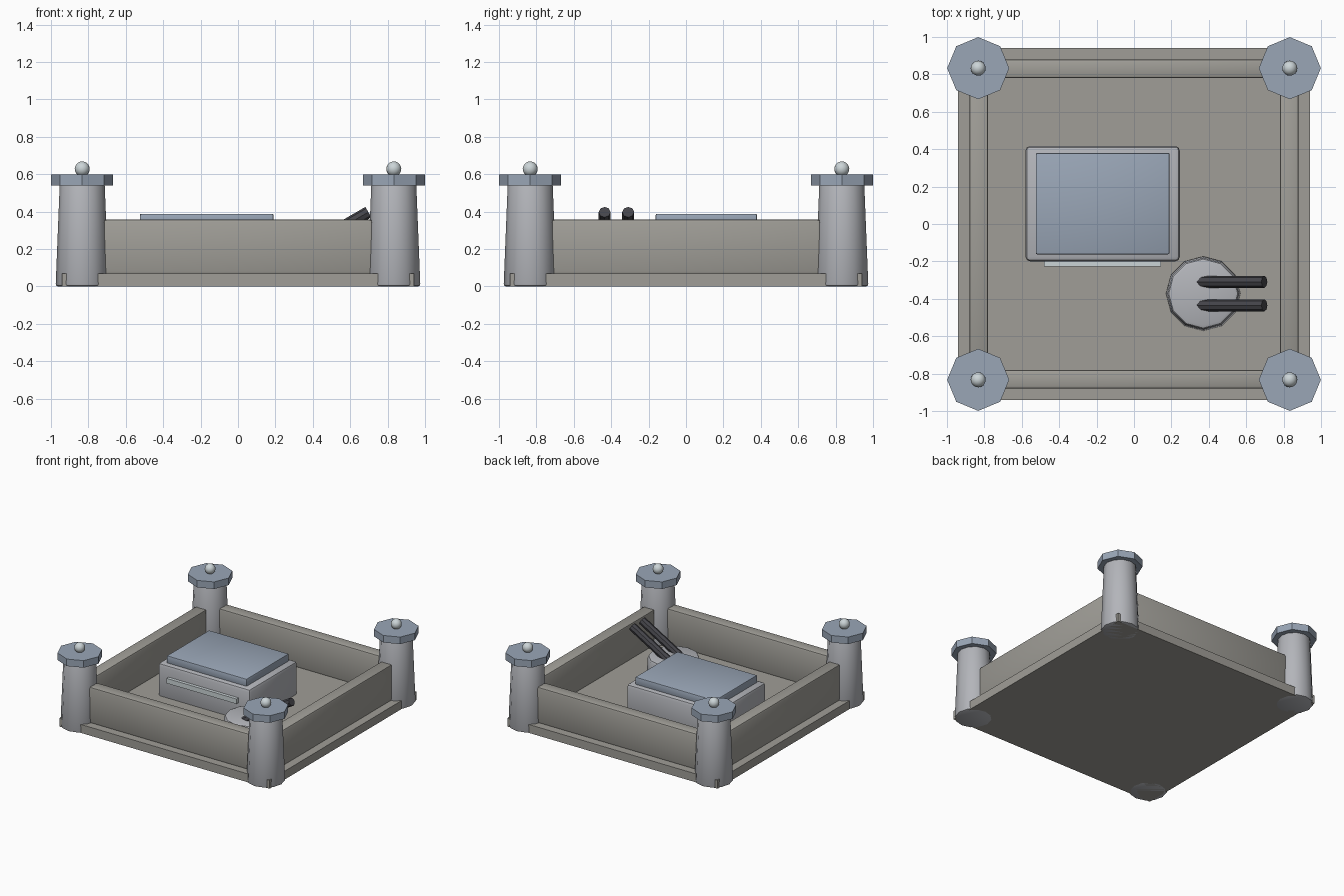
import bpy
from math import radians, cos, sin
from mathutils import Vector

if "Cube" in bpy.data.objects:
    bpy.data.objects.remove(bpy.data.objects["Cube"])


def material(name, rgb):
    m = bpy.data.materials.new(name)
    m.diffuse_color = (*rgb, 1)
    m.use_nodes = True
    m.node_tree.nodes["Principled BSDF"].inputs["Base Color"].default_value = m.diffuse_color
    return m


STONE = material("stone", (0.35, 0.34, 0.31))
METAL = material("metal", (0.45, 0.46, 0.49))
BLUE = material("blue_grey", (0.32, 0.38, 0.47))
DARK = material("dark", (0.06, 0.06, 0.07))
PALE = material("pale", (0.60, 0.66, 0.68))


def finish(name, mat, bevel=0.0, smooth=True):
    ob = bpy.context.object
    ob.name = name
    ob.data.materials.append(mat)
    if bevel:
        mod = ob.modifiers.new("bevel", "BEVEL")
        mod.width, mod.segments, mod.limit_method = bevel, 2, "ANGLE"
        mod.angle_limit = radians(40)
        bpy.ops.object.modifier_apply(modifier="bevel")
    if smooth:
        bpy.ops.object.shade_smooth_by_angle(angle=radians(35))
    return ob


def box(name, x, y, z, mat, bevel=0.0):
    """Box from (min, max) ranges on each axis."""
    r = (x, y, z)
    bpy.ops.mesh.primitive_cube_add(size=1, location=[(a + b) / 2 for a, b in r])
    bpy.context.object.scale = [b - a for a, b in r]
    bpy.ops.object.transform_apply(location=False, rotation=False, scale=True)
    return finish(name, mat, bevel)


def drum(name, x, y, z, r1, r2, sides, mat, bevel=0.0, smooth=True):
    bpy.ops.mesh.primitive_cone_add(vertices=sides, radius1=r1, radius2=r2,
                                    depth=z[1] - z[0], location=(x, y, sum(z) / 2))
    return finish(name, mat, bevel, smooth)


# Floor plate
box("floor_plate", (-0.94, 0.94), (-0.94, 0.94), (0, 0.068), STONE)

# Perimeter walls
L, IN, OUT = 0.718, 0.78, 0.88
for s, fb, lr in ((-1, "front", "left"), (1, "back", "right")):
    span = sorted((s * IN, s * OUT))
    box(fb + "_wall", (-L, L), span, (0.065, 0.358), STONE, 0.015)
    box(lr + "_wall", span, (-L, L), (0.065, 0.358), STONE, 0.015)

# Corner towers with octagonal caps and ball finials
for sx in (-1, 1):
    for sy in (-1, 1):
        x, y = sx * 0.833, sy * 0.833
        tag = ("front" if sy < 0 else "back") + ("_left" if sx < 0 else "_right")
        drum(tag + "_tower", x, y, (0, 0.55), 0.142, 0.12, 12, METAL, 0.012)
        drum(tag + "_tower_cap", x, y, (0.54, 0.597), 0.166, 0.166, 8, BLUE, smooth=False)
        bpy.ops.mesh.primitive_uv_sphere_add(segments=16, ring_count=10, radius=0.04,
                                             location=(x, y, 0.628))
        finish(tag + "_finial", PALE)

# Central building with roof slab and window strip
box("building", (-0.58, 0.245), (-0.2, 0.417), (0.04, 0.33), METAL, 0.025)
box("roof_slab", (-0.525, 0.19), (-0.162, 0.38), (0.32, 0.388), BLUE, 0.008)
box("window_strip", (-0.48, 0.145), (-0.226, -0.19), (0.2, 0.24), PALE)

# Gun turret with twin raised barrels
drum("turret_base", 0.37, -0.372, (0.05, 0.225), 0.2, 0.19, 12, METAL, 0.02)
axis = Vector((cos(radians(30)), 0, sin(radians(30))))
LENGTH = 0.45
for i, side in enumerate(("front", "back")):
    tip = Vector((0.697, -0.372 + (i - 0.5) * 0.126, 0.397))
    bpy.ops.mesh.primitive_cylinder_add(vertices=8, radius=0.032, depth=LENGTH,
                                        location=tip - axis * LENGTH / 2,
                                        rotation=(0, radians(60), 0))
    finish(side + "_barrel", DARK, smooth=False)
